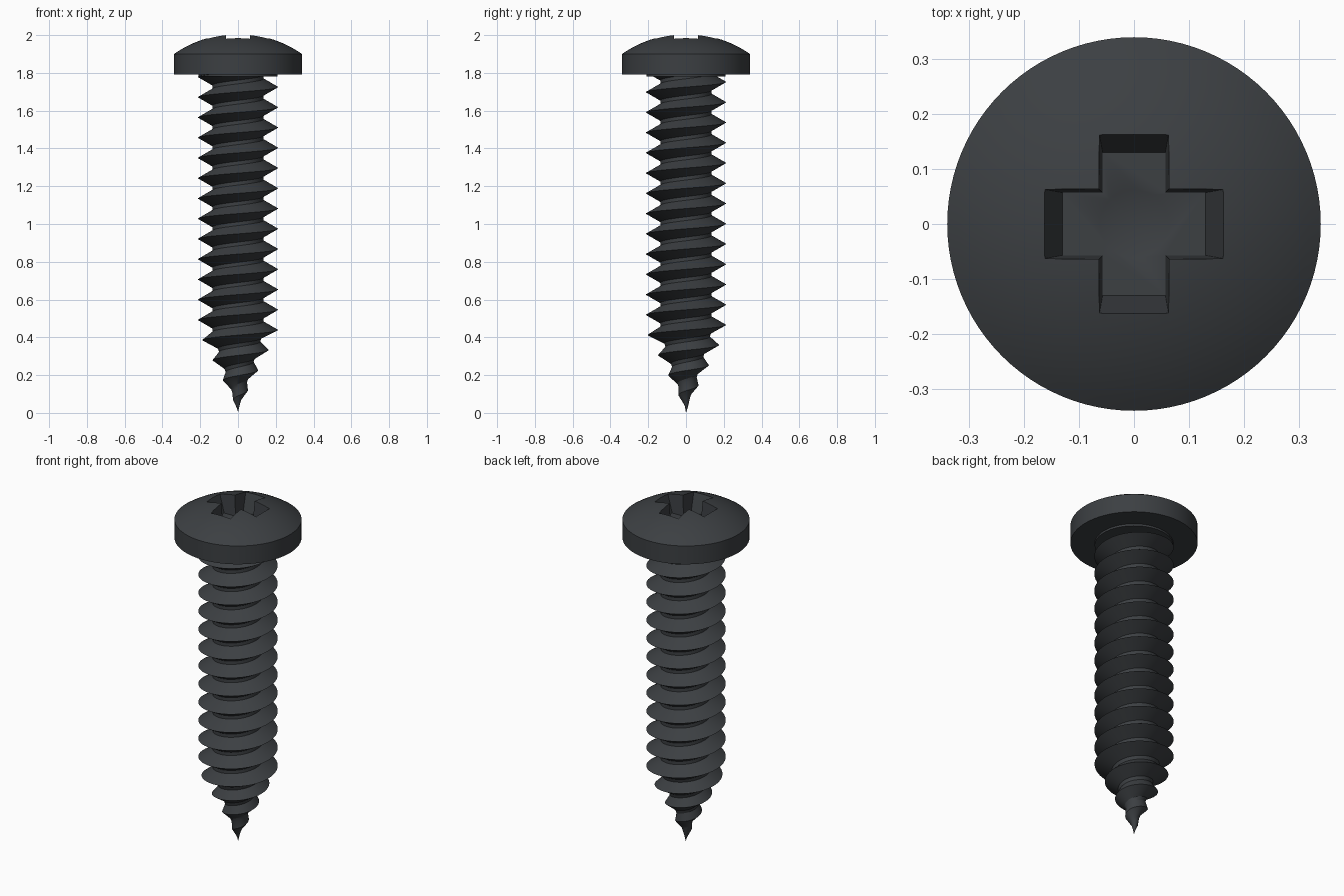
import bpy, bmesh, math

if "Cube" in bpy.data.objects:
    bpy.data.objects.remove(bpy.data.objects["Cube"])

mat = bpy.data.materials.new("dark_steel")
mat.diffuse_color = (0.045, 0.05, 0.055, 1)
mat.use_nodes = True
mat.node_tree.nodes["Principled BSDF"].inputs["Base Color"].default_value = mat.diffuse_color


def make(name, bm):
    bmesh.ops.remove_doubles(bm, verts=bm.verts, dist=1e-5)
    bmesh.ops.recalc_face_normals(bm, faces=bm.faces)
    me = bpy.data.meshes.new(name)
    bm.to_mesh(me)
    bm.free()
    ob = bpy.data.objects.new(name, me)
    bpy.context.collection.objects.link(ob)
    me.materials.append(mat)
    return ob


def lathe(name, profile, n=96):
    """Revolve (r, z) points that start and end on the axis."""
    bm = bmesh.new()
    rings = []
    for r, z in profile:
        if r == 0:
            rings.append([bm.verts.new((0, 0, z))] * n)
        else:
            rings.append([bm.verts.new((r * math.cos(2 * math.pi * i / n),
                                        r * math.sin(2 * math.pi * i / n), z)) for i in range(n)])
    for a, b in zip(rings, rings[1:]):
        for i in range(n):
            j = (i + 1) % n
            bm.faces.new(list(dict.fromkeys((a[i], a[j], b[j], b[i]))))
    return make(name, bm)


def activate(ob):
    bpy.ops.object.select_all(action='DESELECT')
    ob.select_set(True)
    bpy.context.view_layer.objects.active = ob


def smooth(ob):
    activate(ob)
    bpy.ops.object.shade_smooth_by_angle(angle=math.radians(30))


# Pan head: thin collar, flat underside, straight rim and shallow dome
HEAD_R, RIM_Z, APEX = 0.339, 1.90, 2.0065
sag = APEX - RIM_Z
R = (HEAD_R ** 2 + sag ** 2) / (2 * sag)
profile = [(0, 1.78), (0.21, 1.78), (0.21, 1.792), (HEAD_R, 1.792)]
for i in range(17):
    r = HEAD_R * (1 - i / 16)
    profile.append((r, APEX - R + math.sqrt(R * R - r * r)))
head = lathe("head", profile)

# Tapered cross cutter for the drive recess
FLOOR, LIP, TOP = 1.88, 1.984, 2.06


def cross_loop(bm, z):
    t = (z - FLOOR) / (LIP - FLOOR)
    w, e = 0.057 + 0.006 * t, 0.13 + 0.033 * t
    verts = []
    for q in range(4):
        c, s = round(math.cos(q * math.pi / 2)), round(math.sin(q * math.pi / 2))
        for x, y in ((e, -w), (e, w), (w, w)):
            verts.append(bm.verts.new((c * x - s * y, s * x + c * y, z)))
    return verts


bm = bmesh.new()
low, high = cross_loop(bm, FLOOR), cross_loop(bm, TOP)
bm.faces.new(low[::-1])
bm.faces.new(high)
for i in range(12):
    j = (i + 1) % 12
    bm.faces.new((low[i], low[j], high[j], high[i]))
cross = make("recess_cutter", bm)

# Conical dimple in the recess floor
dimple = lathe("dimple_cutter", [(0, FLOOR - 0.03), (0.062, FLOOR), (0.05, FLOOR + 0.02),
                                 (0, FLOOR + 0.02)], 48)

for cutter in (cross, dimple):
    mod = head.modifiers.new("recess", 'BOOLEAN')
    mod.operation = 'DIFFERENCE'
    mod.solver = 'EXACT'
    mod.object = cutter
    activate(head)
    bpy.ops.object.modifier_apply(modifier=mod.name)
    bpy.data.objects.remove(cutter)
smooth(head)

# Threaded shank: one helical strip of crest and root, tapering to the point
PITCH, N, TURNS = 0.1072, 64, 18
Z0 = 1.725 - 17 * PITCH
SECTION = [(0.0, 0.212), (0.41, 0.135), (0.59, 0.135)]
bm = bmesh.new()
rows = []
for k in range(N * TURNS + 1):
    a = 2 * math.pi * k / N
    row = []
    for f, r in SECTION:
        z = min(max(Z0 + PITCH * (k / N + f), 0), 1.80)
        r *= min(1, max((z - 0.015) / 0.415, 0.3 * z))
        row.append(bm.verts.new((r * math.cos(a), r * math.sin(a), z)))
    rows.append(row)
for k in range(N * TURNS):
    a, b = rows[k], rows[k + 1]
    for j in range(2):
        bm.faces.new((a[j], b[j], b[j + 1], a[j + 1]))
    if k + 1 + N < len(rows):
        c, d = rows[k + N], rows[k + N + 1]
        bm.faces.new((a[2], b[2], d[0], c[0]))
bmesh.ops.remove_doubles(bm, verts=bm.verts, dist=1e-5)
bmesh.ops.dissolve_degenerate(bm, edges=bm.edges, dist=1e-5)
smooth(make("threaded_shank", bm))
